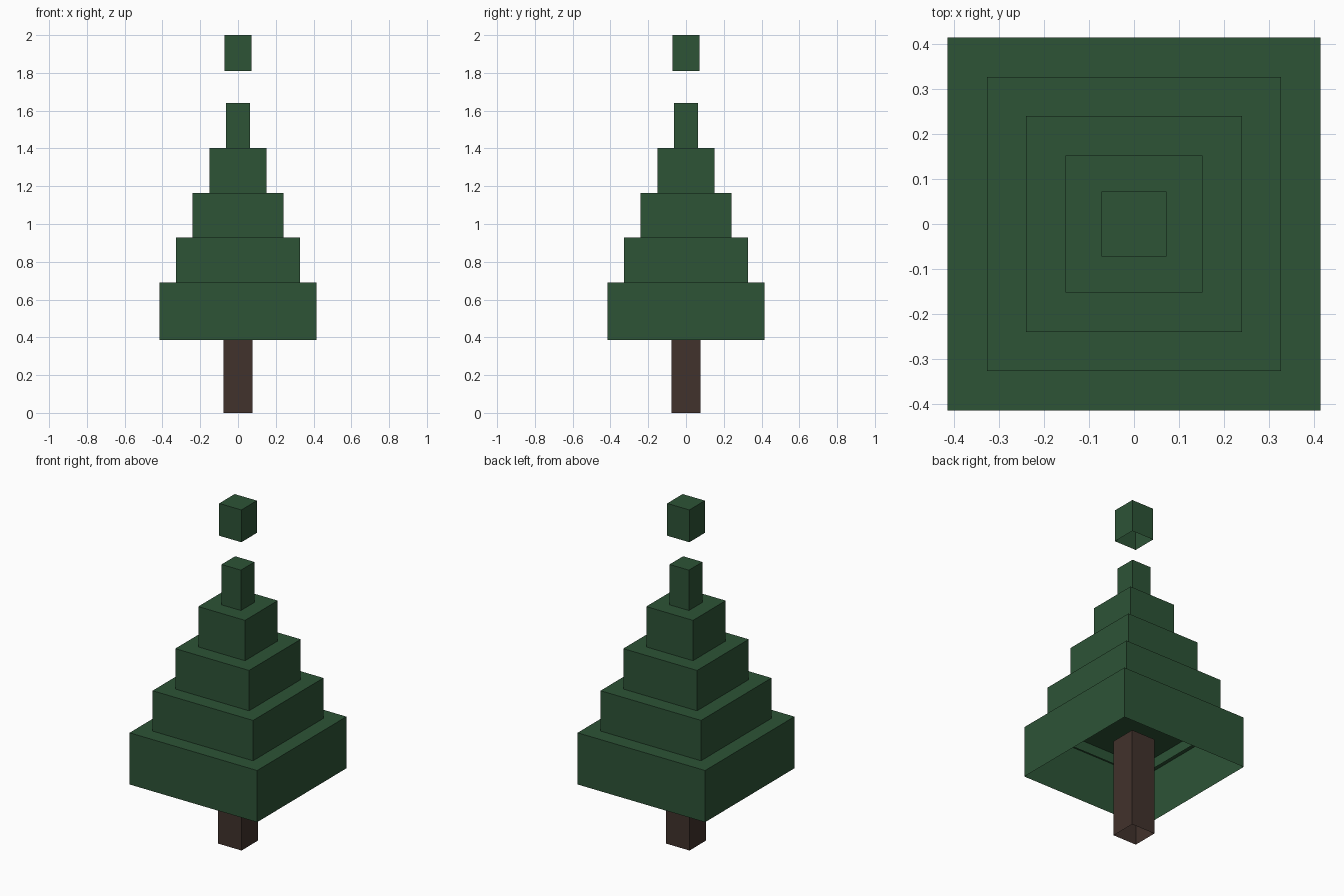
import bpy, bmesh
from mathutils import Matrix

if "Cube" in bpy.data.objects:
    bpy.data.objects.remove(bpy.data.objects["Cube"])


def material(name, rgb):
    m = bpy.data.materials.new(name)
    m.diffuse_color = (*rgb, 1)
    m.use_nodes = True
    m.node_tree.nodes["Principled BSDF"].inputs["Base Color"].default_value = m.diffuse_color
    return m


green = material("pine_green", (0.026, 0.087, 0.037))
brown = material("bark_brown", (0.053, 0.032, 0.025))


def open_box(name, half, bottom, top, mat):
    """Square box with four sides and a top, left open underneath."""
    bm = bmesh.new()
    size = Matrix.Diagonal((2 * half, 2 * half, top - bottom, 1))
    bmesh.ops.create_cube(bm, size=1, matrix=Matrix.Translation((0, 0, (top + bottom) / 2)) @ size)
    under = [f for f in bm.faces if f.normal.z < -0.9]
    bmesh.ops.delete(bm, geom=under, context='FACES_ONLY')
    mesh = bpy.data.meshes.new(name)
    bm.to_mesh(mesh)
    bm.free()
    mesh.materials.append(mat)
    obj = bpy.data.objects.new(name, mesh)
    bpy.context.collection.objects.link(obj)


# Trunk, reaching up inside the lowest tier
open_box("trunk", 0.077, 0.0, 0.58, brown)

# Stacked foliage tiers, each one hanging a little into the tier below
for i, half in enumerate((0.415, 0.327, 0.240, 0.152, 0.063)):
    top = 0.69 + 0.2375 * i
    open_box(f"foliage_tier_{i + 1}", half, top - (0.304 if i == 0 else 0.298), top, green)

# Floating block above the peak
open_box("tree_tip", 0.072, 1.81, 2.0, green)
